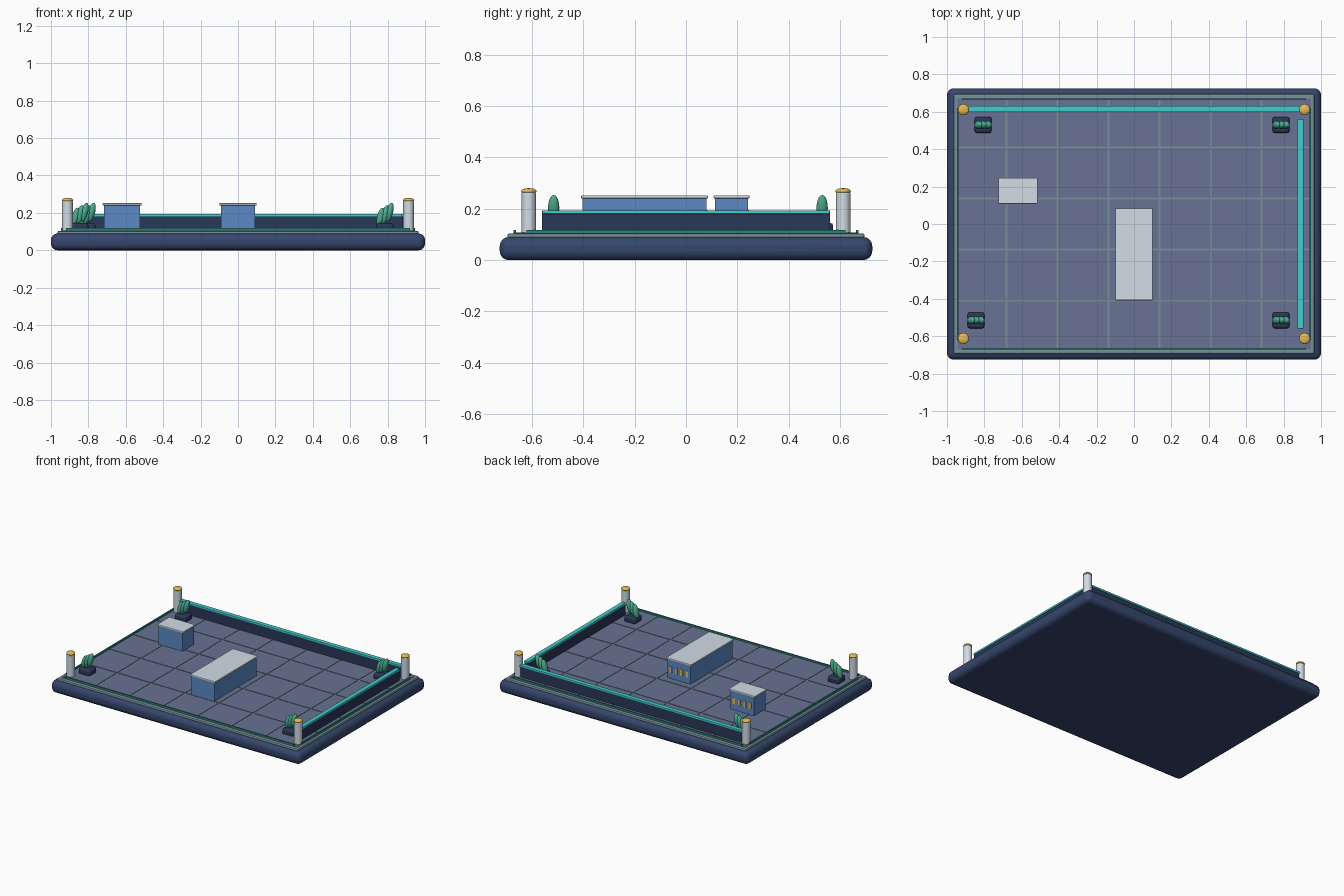
import bpy, math

if "Cube" in bpy.data.objects:
    bpy.data.objects.remove(bpy.data.objects["Cube"])

def mat(name, r, g, b):
    m = bpy.data.materials.new(name)
    m.diffuse_color = [(c / 255) ** 2.2 for c in (r, g, b)] + [1]
    m.use_nodes = True
    m.node_tree.nodes["Principled BSDF"].inputs["Base Color"].default_value = m.diffuse_color
    return m

NAVY = mat("navy", 56, 72, 108)
DARK = mat("dark_navy", 46, 58, 88)
TRIM = mat("grey_teal", 118, 142, 152)
SLATE = mat("slate", 104, 114, 146)
TEAL = mat("teal", 66, 205, 203)
GREEN = mat("rail_green", 48, 130, 122)
LEAF = mat("leaf", 78, 170, 142)
BLUE = mat("wall_blue", 92, 136, 196)
PALE = mat("pale", 208, 220, 228)
GOLD = mat("gold", 232, 184, 84)

def finish(name, m, bevel=0, seg=2, smooth=False):
    o = bpy.context.object
    o.name = name
    o.data.materials.append(m)
    if bevel:
        b = o.modifiers.new("bevel", 'BEVEL')
        b.width, b.segments = bevel, seg
    if smooth:
        bpy.ops.object.shade_smooth_by_angle(angle=math.radians(35))
    return o

def box(name, x0, x1, y0, y1, z0, z1, m, bevel=0, seg=2, smooth=False):
    bpy.ops.mesh.primitive_cube_add(size=1, location=((x0+x1)/2, (y0+y1)/2, (z0+z1)/2))
    bpy.context.object.scale = (x1-x0, y1-y0, z1-z0)
    bpy.ops.object.transform_apply(location=False, rotation=False, scale=True)
    return finish(name, m, bevel, seg, smooth)

def ball(name, loc, scale, m, tilt=0):
    bpy.ops.mesh.primitive_uv_sphere_add(segments=16, ring_count=10, location=loc,
                                         rotation=(0, tilt, 0))
    bpy.context.object.scale = scale
    return finish(name, m, smooth=True)

# Rounded plinth and stepped deck
box("plinth", -1, 1, -.725, .725, 0, .09, NAVY, .035, 4, True)
box("deck", -.965, .965, -.695, .695, .08, .104, TRIM, .008)

# Floor tiles, with the deck showing as joints
P = .2725
for i in range(7):
    for j in range(5):
        x, y, h = (i-3)*P, (j-2)*P, P/2 - .005
        x0, x1 = max(x-h, -.945), min(x+h, .945)
        y0, y1 = max(y-h, -.672), min(y+h, .672)
        box("floor_tile", x0, x1, y0, y1, .1, .107, SLATE)

# Thin edge rails
for s in (-1, 1):
    box("edge_rail_long", -.92, .92, s*.667-.005, s*.667+.005, .1, .118, GREEN)
    box("edge_rail_short", s*.942-.005, s*.942+.005, -.62, .62, .1, .118, GREEN)

# Boundary walls with bright coping: back and right
box("back_wall", -.91, .91, .602, .628, .1, .181, DARK)
box("back_coping", -.91, .91, .599, .631, .18, .194, TEAL, .003)
box("right_wall", .877, .903, -.56, .56, .1, .181, DARK)
box("right_coping", .874, .906, -.56, .56, .18, .194, TEAL, .003)

# Corner posts with gold caps
for sx in (-1, 1):
    for sy in (-1, 1):
        x, y = sx*.912, sy*.612
        bpy.ops.mesh.primitive_cylinder_add(vertices=12, radius=.029, depth=.16,
                                            location=(x, y, .183))
        finish("corner_post", PALE, .004, 2, True)
        ball("post_cap", (x, y, .268), (.03, .03, .012), GOLD)

# Buildings: body, roof slab, windows along the back
def building(name, x0, x1, y0, y1):
    box(name + "_body", x0+.005, x1-.005, y0+.005, y1-.005, .1, .241, BLUE)
    box(name + "_roof", x0-.003, x1+.003, y0, y1, .24, .252, PALE, .003)
    for k in range(4):
        x = (x0+x1)/2 + (k-1.5)*.043
        box(name + "_window", x-.009, x+.009, y1-.01, y1-.001, .15, .195, GOLD)

building("main_hall", -.097, .097, -.408, .085)
building("small_hut", -.721, -.518, .108, .247)

# Planters with three leaning shrubs
for x, y in ((-.807, .53), (.786, .53), (-.845, -.515), (.786, -.515)):
    box("planter", x-.045, x+.045, y-.043, y+.043, .1, .145, DARK, .012, 2, True)
    for k in (-1, 0, 1):
        ball("shrub", (x + k*.024, y, .19 + k*.013), (.019, .022, .052), LEAF,
             math.radians(14))
